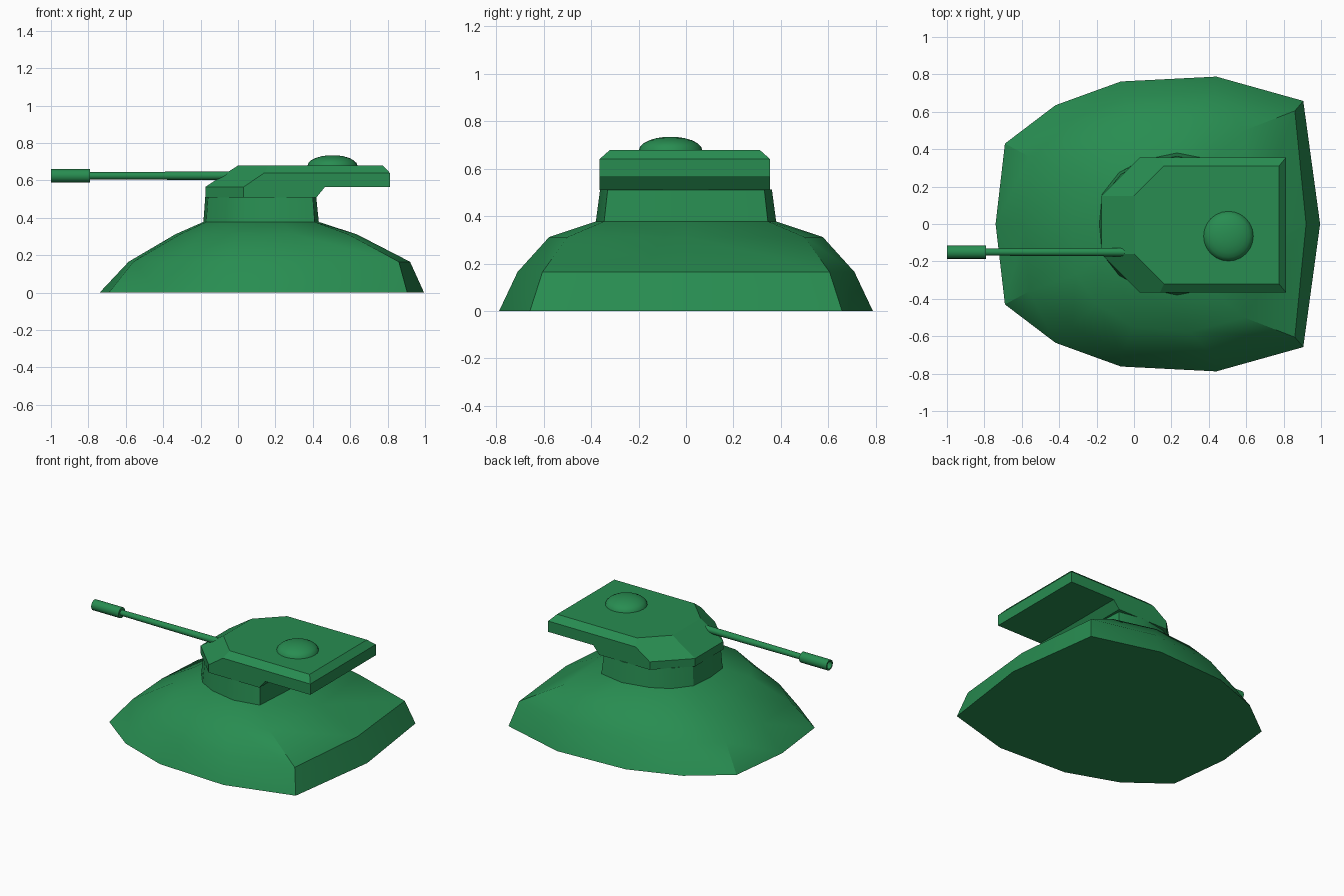
import bpy, bmesh, math
from mathutils import Matrix

if "Cube" in bpy.data.objects:
    bpy.data.objects.remove(bpy.data.objects["Cube"])

green = bpy.data.materials.new("armour_green")
green.diffuse_color = (0.021, 0.265, 0.082, 1)
green.use_nodes = True
green.node_tree.nodes["Principled BSDF"].inputs["Base Color"].default_value = green.diffuse_color


def finish(name, bm, angle=None):
    bmesh.ops.recalc_face_normals(bm, faces=bm.faces)
    me = bpy.data.meshes.new(name)
    bm.to_mesh(me)
    bm.free()
    me.materials.append(green)
    ob = bpy.data.objects.new(name, me)
    bpy.context.collection.objects.link(ob)
    if angle:
        bpy.ops.object.select_all(action='DESELECT')
        ob.select_set(True)
        bpy.context.view_layer.objects.active = ob
        bpy.ops.object.shade_smooth_by_angle(angle=math.radians(angle))
    return ob


def loft(bm, rings, cap_start=True, cap_end=True):
    vs = [[bm.verts.new(p) for p in r] for r in rings]
    n = len(vs[0])
    for a, b in zip(vs, vs[1:]):
        for i in range(n):
            j = (i + 1) % n
            bm.faces.new((a[i], a[j], b[j], b[i]))
    if cap_start:
        bm.faces.new(vs[0])
    if cap_end:
        bm.faces.new(vs[-1])


def mirrored_ring(half, z):
    # first and last points lie on the centre line
    return [(x, y, z) for x, y in half] + [(x, -y, z) for x, y in half[-2:0:-1]]


# Rounded cast mound with the turret neck on top
ground = [(-.74, 0), (-.69, .43), (-.42, .635), (-.07, .762), (.44, .788), (.905, .658), (.995, 0)]
shoulder = [(-.585, 0), (-.56, .36), (-.33, .55), (-.06, .68), (.43, .71), (.86, .605), (.92, 0)]
upper = [(-.335, 0), (-.31, .27), (-.2, .43), (0, .55), (.3, .577), (.59, .5), (.635, 0)]
neck_low = [(-.185, 0), (-.17, .16), (-.08, .275), (.04, .34), (.23, .38), (.41, .345), (.432, 0)]
neck_top = [(-.175, 0), (-.16, .155), (-.07, .265), (.04, .33), (.23, .362), (.4, .33), (.418, 0)]
bm = bmesh.new()
loft(bm, [mirrored_ring(ground, 0), mirrored_ring(shoulder, .165),
          mirrored_ring(upper, .312), mirrored_ring(neck_low, .378),
          mirrored_ring(neck_top, .513)])
finish("mound_and_neck", bm, 30)

# Angular turret: points of one half, mirrored across the centre line
P = dict(a=(0, .155, .68), b=(.16, .315, .68), c=(.775, .315, .68),
         d=(.812, .36, .64), e=(.14, .36, .64), f=(.03, .36, .565),
         g=(-.175, .155, .565), h=(-.175, .155, .51), i=(.03, .36, .51),
         j=(.42, .36, .51), k=(.465, .36, .565), l=(.812, .36, .565))
bm = bmesh.new()
R = {k: bm.verts.new((x, y - .005, z)) for k, (x, y, z) in P.items()}
L = {k: bm.verts.new((x, -y - .005, z)) for k, (x, y, z) in P.items()}
for f in ("abefg", "bcde", "edlkjif", "gfih"):          # cheeks and side walls
    for side in (R, L):
        bm.faces.new([side[c] for c in f])
for f in ("abc", "ag", "gh", "hij", "jk", "kl", "ld", "dc"):  # faces across
    bm.faces.new([R[c] for c in f] + [L[c] for c in reversed(f)])
finish("turret", bm)

# Commander's hatch dome: shallow cap in stacked rings
bm = bmesh.new()
N = 24
rings = []
for s in range(6):
    t = math.radians(s * 16)
    r, z = .134 * math.cos(t), .677 + .058 * math.sin(t)
    rings.append([(.505 + r * math.cos(2 * math.pi * i / N),
                   -.065 + r * math.sin(2 * math.pi * i / N), z) for i in range(N)])
loft(bm, rings)
finish("hatch_dome", bm, 35)

# Gun barrel with hollow muzzle, turned along x
profile = [(0, .023), (-.28, .022), (-.79, .019), (-.79, .036), (-1, .036),
           (-1, .026), (-.9, .026)]
bm = bmesh.new()
N = 16
loft(bm, [[(x, -.15 + r * math.cos(2 * math.pi * i / N),
            .625 + r * math.sin(2 * math.pi * i / N)) for i in range(N)]
          for x, r in profile])
finish("gun_barrel", bm, 35)
